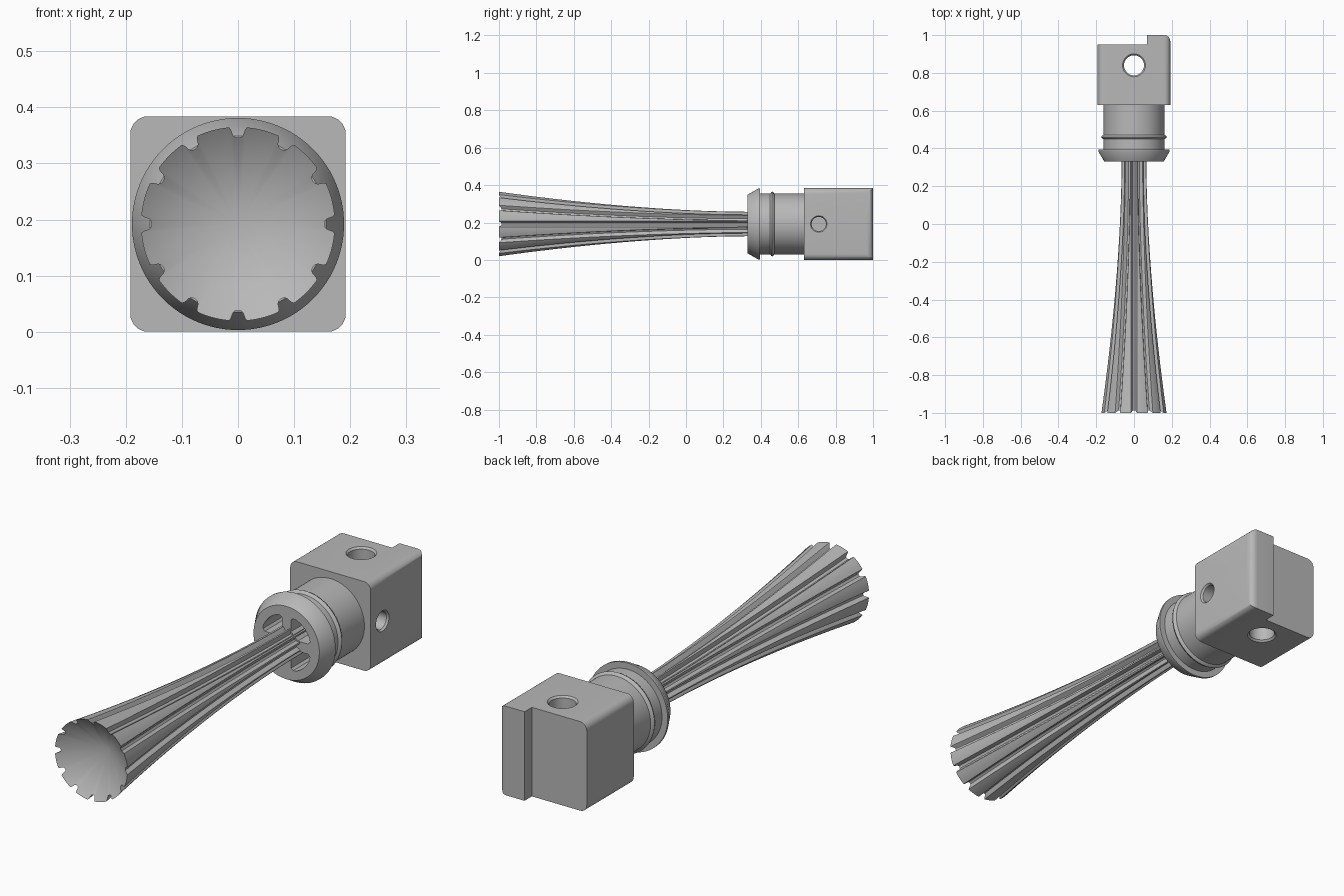
import bpy, bmesh, math
from mathutils import Matrix, Vector

if "Cube" in bpy.data.objects:
    bpy.data.objects.remove(bpy.data.objects["Cube"])

MID = 0.192  # height of the main axis and half width of the block
grey = bpy.data.materials.new("plain_grey")
grey.use_nodes = True
grey.diffuse_color = (0.48, 0.48, 0.48, 1)
grey.node_tree.nodes["Principled BSDF"].inputs["Base Color"].default_value = grey.diffuse_color


def finish(name, bm):
    bmesh.ops.recalc_face_normals(bm, faces=bm.faces)
    mesh = bpy.data.meshes.new(name)
    bm.to_mesh(mesh)
    bm.free()
    obj = bpy.data.objects.new(name, mesh)
    bpy.context.collection.objects.link(obj)
    mesh.materials.append(grey)
    return obj


def loft(name, rings, apex=None):
    """Join closed rings of points; the first end is a cap or a fan to apex."""
    bm = bmesh.new()
    loops = [[bm.verts.new(p) for p in ring] for ring in rings]
    n = len(loops[0])
    for a, b in zip(loops, loops[1:]):
        for i in range(n):
            j = (i + 1) % n
            bm.faces.new((a[i], a[j], b[j], b[i]))
    if apex:
        tip = bm.verts.new(apex)
        for i in range(n):
            bm.faces.new((loops[0][i], loops[0][(i + 1) % n], tip))
    else:
        bm.faces.new(loops[0])
    bm.faces.new(loops[-1])
    return finish(name, bm)


def lathe(name, profile, matrix, steps=96):
    """Turn (distance, radius) pairs about the y axis, then place."""
    angles = [2 * math.pi * i / steps for i in range(steps)]
    return loft(name, [[matrix @ Vector((r * math.cos(a), y, r * math.sin(a)))
                        for a in angles] for y, r in profile])


def cut(obj, cutter):
    cutter.hide_render = True
    mod = obj.modifiers.new("cut", "BOOLEAN")
    mod.operation = "DIFFERENCE"
    mod.solver = "EXACT"
    mod.object = cutter
    bpy.context.view_layer.objects.active = obj
    bpy.ops.object.modifier_apply(modifier=mod.name)
    bpy.data.objects.remove(cutter)


def smooth(obj):
    bpy.ops.object.select_all(action="DESELECT")
    obj.select_set(True)
    bpy.context.view_layer.objects.active = obj
    bpy.ops.object.shade_smooth_by_angle(angle=math.radians(32))


def box(low, high):
    bm = bmesh.new()
    bmesh.ops.create_cube(bm, size=1)
    low, high = Vector(low), Vector(high)
    scale = Matrix.Diagonal(high - low)
    for v in bm.verts:
        v.co = (low + high) / 2 + scale @ v.co
    return bm


# Fluted horn: twelve rounded grooves running along a flaring stem
FLUTES, MOUTH_R, MOUTH_DEPTH = 12, 0.173, 0.12
GROOVE = [(-1, 0), (-0.8, 0.25), (-0.65, 0.7), (-0.4, 0.95), (0, 1),
          (0.4, 0.95), (0.65, 0.7), (0.8, 0.25), (1, 0)]


def horn_ring(y, mouth=False):
    radius = 0.067 + (MOUTH_R - 0.067) * max(0, (0.33 - y) / 1.33) ** 1.75
    pitch = 2 * math.pi / FLUTES
    half = min(0.016 / radius, 0.42 * pitch)
    ring = []
    for k in range(FLUTES):
        points = [(s * half, radius - 0.019 * d) for s, d in GROOVE]
        points += [(half + (pitch - 2 * half) * f / 4, radius) for f in (1, 2, 3)]
        for angle, r in points:
            a = angle + k * pitch
            dy = MOUTH_DEPTH * (1 - r / MOUTH_R) if mouth else 0
            ring.append((r * math.cos(a), y + dy, MID + r * math.sin(a)))
    return ring


rings = [horn_ring(-1, True)] + [horn_ring(-0.96 + 1.29 * i / 26) for i in range(27)]
rings.append(horn_ring(0.56))
smooth(loft("fluted_horn", rings, (0, -1 + MOUTH_DEPTH, MID)))

# Barrel with a flared collar and a thin raised ring
axis = Matrix.Translation((0, 0, MID))
barrel = lathe("barrel", [
    (0.33, 0.157), (0.385, 0.189), (0.395, 0.189), (0.395, 0.162),
    (0.45, 0.162), (0.455, 0.170), (0.461, 0.173), (0.467, 0.170),
    (0.472, 0.162), (0.64, 0.162)], axis)

# Four rounded openings around the stem, separated by spokes
arc = [(0.106, 12), (0.116, 16), (0.12, 23), (0.12, 34), (0.12, 45)]
arc += [(r, 90 - a) for r, a in reversed(arc[:-1])]
arc += [(0.058, 68), (0.055, 45), (0.058, 22)]
for quarter in range(4):
    outline = []
    for r, a in arc:
        t = math.radians(a + 90 * quarter)
        outline.append((r * math.cos(t), r * math.sin(t)))
    cut(barrel, loft("opening_cutter", [[(x, y, MID + z) for x, z in outline]
                                        for y in (0.3, 0.55)]))
smooth(barrel)

# Square block, rounded along its length and on one rear corner
bm = box((-MID, 0.63, 0), (MID, 1, 2 * MID))
rounded = []
for e in bm.edges:
    a, b = e.verts[0].co, e.verts[1].co
    rear_corner = min(a.x, b.x) > 0 and min(a.y, b.y) > 0.9
    if abs(a.y - b.y) > 0.1 or rear_corner:
        rounded.append(e)
bmesh.ops.bevel(bm, geom=rounded, offset=0.032, segments=7, profile=0.5,
                affect="EDGES", clamp_overlap=True)
block = finish("block", bm)

# Rear step leaves a raised strip on the left side
cut(block, finish("step_cutter", box((-0.3, 0.95, -0.1), (0.07, 1.1, 0.5))))

# Vertical through hole with chamfered rims
upright = Matrix.Translation((0, 0.84, 0)) @ Matrix.Rotation(math.pi / 2, 4, "X")
TOP = 2 * MID
cut(block, lathe("through_hole_cutter", [
    (-0.01, 0.07), (0.008, 0.053), (TOP - 0.008, 0.053), (TOP + 0.01, 0.07)], upright, 64))

# Blind hole in the left side
sideways = Matrix.Translation((0, 0.71, MID)) @ Matrix.Rotation(-math.pi / 2, 4, "Z")
cut(block, lathe("side_hole_cutter", [
    (0.05, 0.038), (MID - 0.008, 0.038), (MID + 0.01, 0.052)], sideways, 64))
smooth(block)
